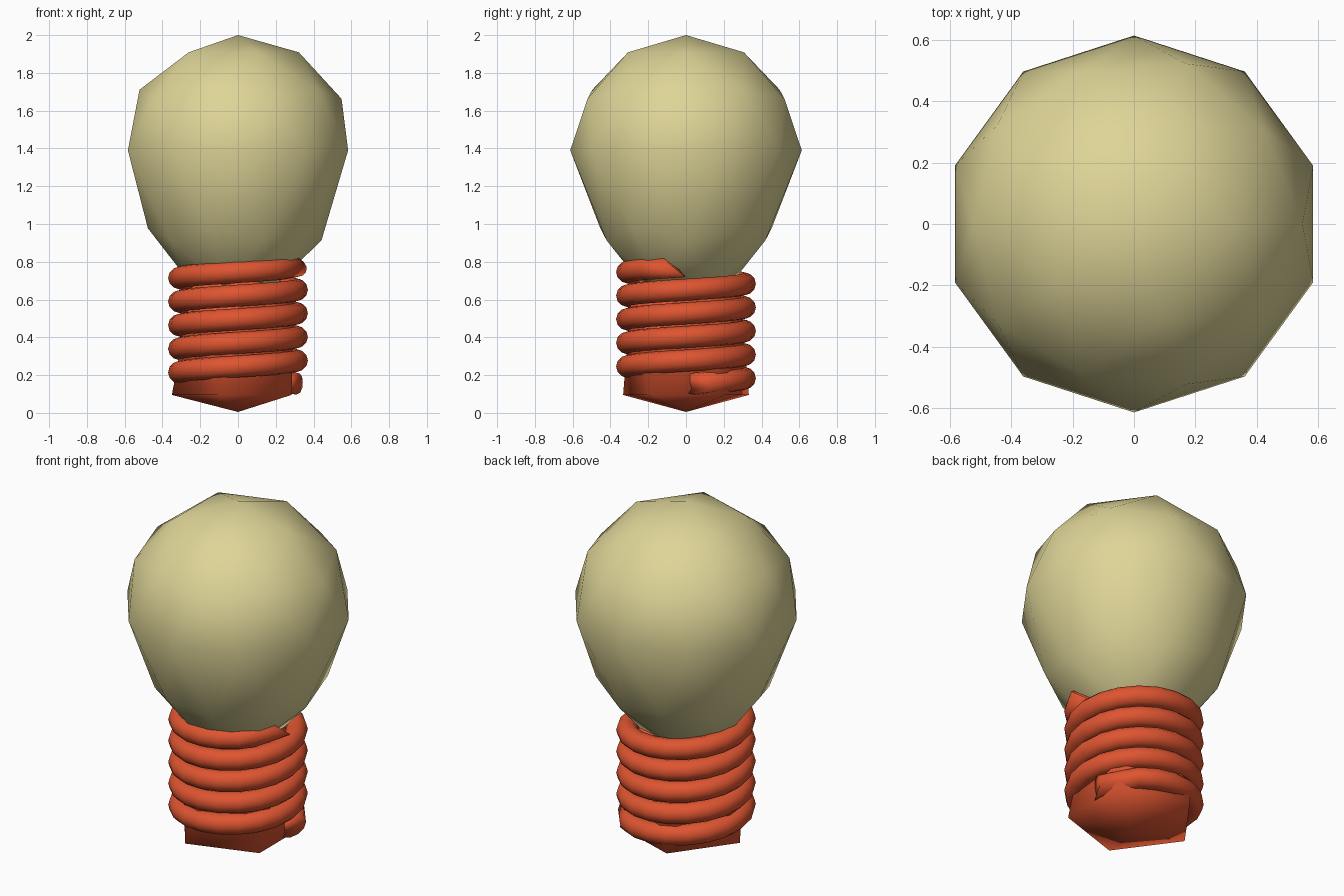
import bpy, bmesh, math

if "Cube" in bpy.data.objects:
    bpy.data.objects.remove(bpy.data.objects["Cube"])


def material(name, color):
    m = bpy.data.materials.new(name)
    m.use_nodes = True
    m.diffuse_color = color
    m.node_tree.nodes["Principled BSDF"].inputs["Base Color"].default_value = color
    return m


def finish(bm, name, mat):
    bmesh.ops.recalc_face_normals(bm, faces=bm.faces)
    for f in bm.faces:
        f.smooth = True
    mesh = bpy.data.meshes.new(name)
    bm.to_mesh(mesh)
    bm.free()
    mesh.materials.append(mat)
    obj = bpy.data.objects.new(name, mesh)
    bpy.context.collection.objects.link(obj)
    return obj


cream = material("cream glass", (0.73, 0.66, 0.31, 1))
orange = material("orange red", (0.73, 0.09, 0.03, 1))

# Glass bulb: low-poly ball whose lower half is stretched and narrowed
bm = bmesh.new()
bmesh.ops.create_icosphere(bm, subdivisions=2, radius=1)
for v in bm.verts:
    t = max(0, -v.co.z)
    width = 0.613 * (1 - 0.29 * t)
    height = 0.61 * (1.66 - 0.33 * t if t > 0.01 else 1)
    v.co = (v.co.x * width, v.co.y * width, 1.39 + v.co.z * height)
finish(bm, "glass_bulb", cream)

# Core with a pointed underside, mostly hidden by the coil
bm = bmesh.new()
bmesh.ops.create_icosphere(bm, subdivisions=1, radius=1)
for v in bm.verts:
    ring = math.hypot(v.co.x, v.co.y)
    if ring > 0.1:
        r = 0.35 if v.co.z < 0 else 0.30
        v.co = (v.co.x / ring * r, v.co.y / ring * r, 0.095 if v.co.z < 0 else 0.68)
    else:
        v.co = (0, 0, 0.005 if v.co.z < 0 else 0.75)
finish(bm, "base_core", orange)

# Screw thread: a tube on a helix with slanted ends
TURNS, PER_TURN, SIDES = 5, 20, 12
COIL_R, TUBE_R, PITCH = 0.312, 0.058, 0.125
bm = bmesh.new()
rings = []
steps = TURNS * PER_TURN
for i in range(2, steps):
    ring = []
    for k in range(SIDES):
        a = math.tau * k / SIDES
        out, up = math.cos(a), math.sin(a)
        deg = 360 * i / PER_TURN
        if i == 2:
            deg = 9 + 13 * out
        elif i == steps - 1:
            deg = 360 * TURNS - 11 - 11 * up
        if i == steps - 2:
            deg -= 5
        th = math.radians(deg)
        r = COIL_R + TUBE_R * out
        z = 0.152 + PITCH * deg / 360 + TUBE_R * up
        ring.append(bm.verts.new((r * math.cos(th), r * math.sin(th), z)))
    rings.append(ring)
for low, high in zip(rings, rings[1:]):
    for k in range(SIDES):
        n = (k + 1) % SIDES
        bm.faces.new((low[k], low[n], high[n], high[k]))
bm.faces.new(rings[0])
bm.faces.new(rings[-1])
finish(bm, "screw_coil", orange)
